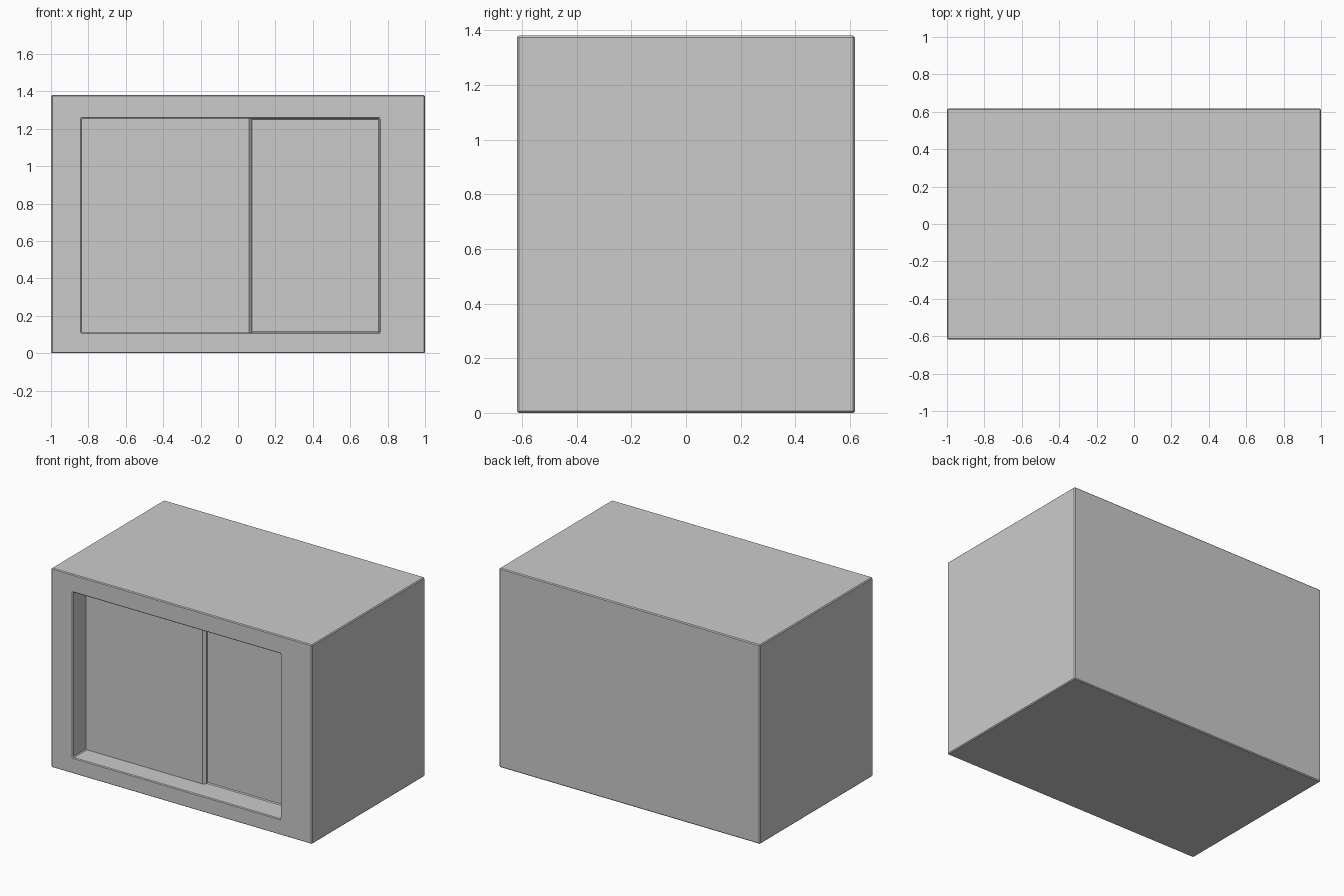
import bpy

if "Cube" in bpy.data.objects:
    bpy.data.objects.remove(bpy.data.objects["Cube"])

W, D, H = 2.0, 1.235, 1.38          # overall size
X0, X1, Z0, Z1 = -0.835, 0.757, 0.11, 1.255   # front opening
FRONT = -D / 2


def box(name, lo, hi, bevel=0.0):
    """Box between two corners, with an optional narrow edge chamfer."""
    bpy.ops.mesh.primitive_cube_add(
        size=1, location=[(a + b) / 2 for a, b in zip(lo, hi)])
    ob = bpy.context.object
    ob.name = name
    ob.scale = [b - a for a, b in zip(lo, hi)]
    bpy.ops.object.transform_apply(location=False, rotation=False, scale=True)
    if bevel:
        add_bevel(ob, bevel)
    return ob


def add_bevel(ob, width):
    mod = ob.modifiers.new("edge_chamfer", "BEVEL")
    mod.width = width
    mod.segments = 1
    mod.limit_method = "ANGLE"


# Cutter for the recessed opening
cutter = box("opening_cutter", (X0, FRONT - 0.2, Z0), (X1, FRONT + 0.175, Z1))
cutter.hide_render = True
cutter.hide_viewport = True
cutter.display_type = "WIRE"

# Cabinet body with the opening cut into its front
body = box("cabinet_body", (-W / 2, FRONT, 0), (W / 2, D / 2, H))
cut = body.modifiers.new("opening", "BOOLEAN")
cut.operation = "DIFFERENCE"
cut.solver = "EXACT"
cut.object = cutter
add_bevel(body, 0.006)

# Left panel stands slightly proud of the right one, with a chamfered inner edge
box("left_panel", (X0 - 0.02, FRONT + 0.147, Z0 - 0.02),
    (0.075, FRONT + 0.21, Z1 + 0.02), bevel=0.016)
